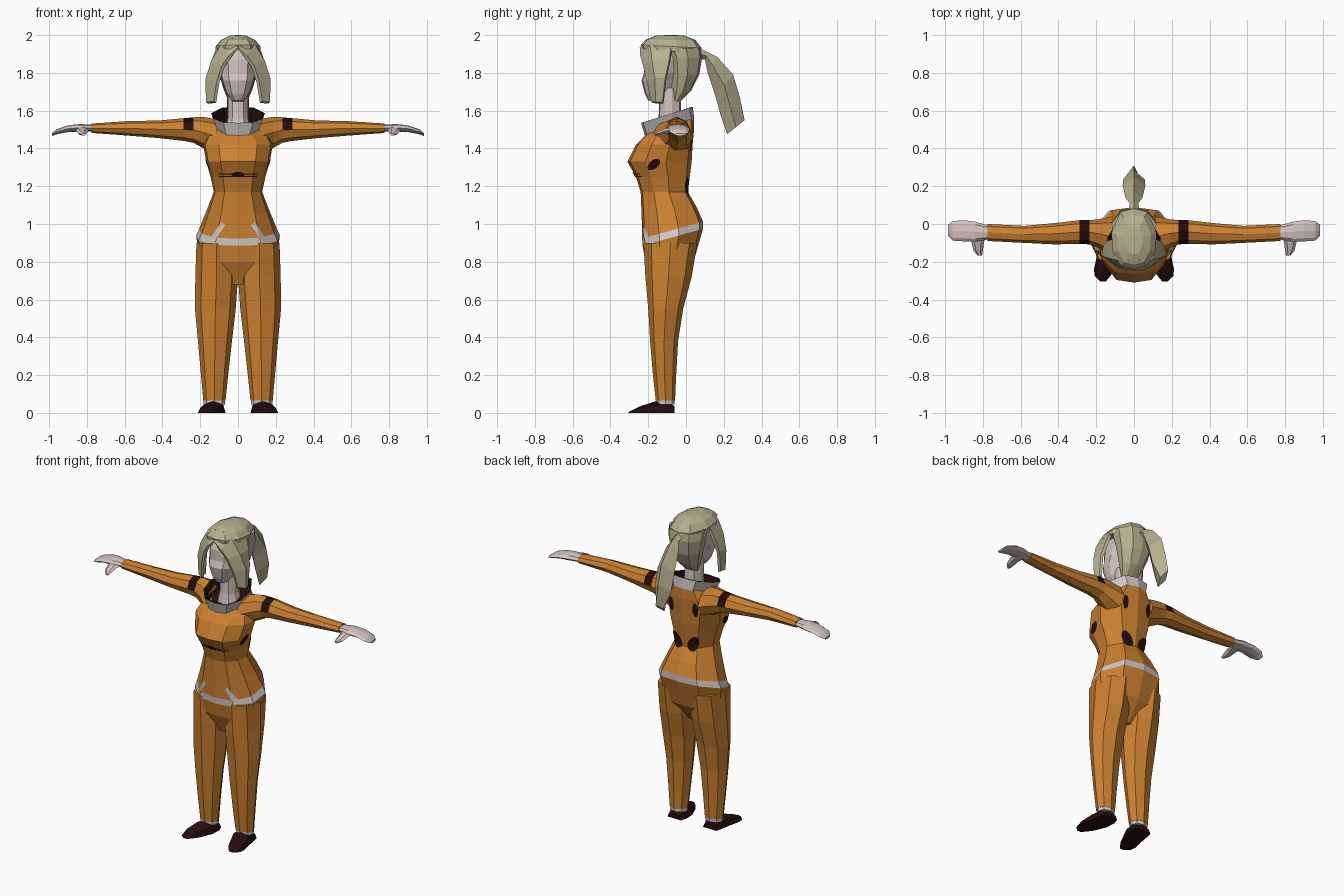
import bpy, bmesh, math
from mathutils import Vector
from mathutils.bvhtree import BVHTree

if "Cube" in bpy.data.objects:
    bpy.data.objects.remove(bpy.data.objects["Cube"])


def material(name, rgb):
    m = bpy.data.materials.new(name)
    m.diffuse_color = (*rgb, 1)
    m.use_nodes = True
    m.node_tree.nodes["Principled BSDF"].inputs["Base Color"].default_value = m.diffuse_color
    return m


ORANGE = material("orange_cloth", (0.60, 0.22, 0.03))
DARK = material("dark_brown", (0.018, 0.004, 0.004))
WHITE = material("off_white", (0.62, 0.57, 0.56))
SKIN = material("pale_skin", (0.66, 0.55, 0.53))
HAIR = material("ash_blond", (0.47, 0.44, 0.28))


def make(name, verts, faces, mats, rule=None, mirror=False, closed=True):
    bm = bmesh.new()
    vs = [bm.verts.new(v) for v in verts]
    for f in faces:
        bm.faces.new([vs[i] for i in f])
    if closed:
        bmesh.ops.recalc_face_normals(bm, faces=bm.faces)
    bm.normal_update()
    if rule:
        for f in bm.faces:
            f.material_index = rule(f.calc_center_median(), f.normal)
    me = bpy.data.meshes.new(name)
    bm.to_mesh(me)
    bm.free()
    for m in mats:
        me.materials.append(m)
    ob = bpy.data.objects.new(name, me)
    bpy.context.collection.objects.link(ob)
    if mirror:
        ob.modifiers.new("mirror", 'MIRROR').use_mirror_merge = False
    return ob


def loft(name, rings, mats, rule=None, mirror=False, caps=True):
    n = len(rings[0])
    verts = [p for r in rings for p in r]
    faces = [(k * n + i, k * n + (i + 1) % n, (k + 1) * n + (i + 1) % n, (k + 1) * n + i)
             for k in range(len(rings) - 1) for i in range(n)]
    if caps:
        faces += [tuple(range(n)), tuple(range(len(verts) - n, len(verts)))]
    return make(name, verts, faces, mats, rule, mirror)


HALF = [(0, 0), (.55, .04), (.94, .28), (1, .6), (.6, .94), (0, 1)]
OUTLINE = HALF + [(-x, t) for x, t in HALF[-2:0:-1]]


def body_ring(z, w, yf, yb, tilt=0):
    """Horizontal ten-sided section, optionally tilted up towards the back."""
    pts = [(x * w, yf + t * (yb - yf)) for x, t in OUTLINE]
    return [Vector((x, y, z + tilt * (y - (yf + yb) / 2))) for x, y in pts]


def oval(a0, a1, b0, b1, n=8):
    """Points of an oval filling a box."""
    k = 1 / math.cos(math.pi / n) if n == 4 else 1
    return [((a0 + a1) / 2 + k * (a1 - a0) / 2 * math.cos(2 * math.pi * i / n),
             (b0 + b1) / 2 + k * (b1 - b0) / 2 * math.sin(2 * math.pi * i / n)) for i in range(n)]


def limb_x(x, z0, z1, y0, y1):
    return [Vector((x, y, z)) for y, z in oval(y0, y1, z0, z1)]


def limb_z(z, x0, x1, y0, y1):
    return [Vector((x, y, z)) for x, y in oval(x0, x1, y0, y1)]


# torso, with the tilted belt band between two rings
torso_rings = [body_ring(*r) for r in [
    (.68, .06, -.16, -.05), (.80, .20, -.215, .04), (.93, .222, -.23, .09, .28),
    (.968, .205, -.232, .09, .28), (1.07, .165, -.235, .055, .15), (1.17, .128, -.24, .01),
    (1.25, .145, -.265, .02), (1.33, .168, -.31, .03), (1.42, .185, -.265, .035),
    (1.47, .165, -.235, .042, .15), (1.518, .115, -.21, .042, .33)]]


def belt_rule(c, n):
    return 1 if abs(c.z - .949 - .28 * (c.y + .07)) < .012 and .86 < c.z < 1.02 else 0


torso = loft("torso", torso_rings, [ORANGE, WHITE], belt_rule)

# sleeves with a dark shoulder band
loft("sleeve", [limb_x(*r) for r in [
    (.11, 1.37, 1.555, -.18, .04), (.19, 1.405, 1.568, -.125, .025), (.235, 1.43, 1.565, -.108, .02),
    (.288, 1.44, 1.56, -.105, .02), (.42, 1.455, 1.548, -.108, .005), (.58, 1.468, 1.545, -.10, -.01),
    (.775, 1.482, 1.532, -.09, 0)]], [ORANGE, DARK],
    lambda c, n: int(.235 < c.x < .288 and n.z > .2), mirror=True)

# hands and thumbs
loft("hand", [limb_x(*r) for r in [
    (.765, 1.49, 1.525, -.08, -.01), (.84, 1.488, 1.53, -.095, .012), (.90, 1.487, 1.522, -.092, .02),
    (.96, 1.475, 1.502, -.088, .015), (.986, 1.466, 1.48, -.06, -.005)]], [SKIN], mirror=True)
loft("thumb", [[Vector((x, y, z)) for x, z in oval(x0, x1, z0, z1, 6)] for y, x0, x1, z0, z1 in [
    (-.05, .78, .86, 1.488, 1.52), (-.10, .795, .86, 1.48, 1.51), (-.14, .80, .85, 1.47, 1.495),
    (-.168, .805, .828, 1.468, 1.48)]], [SKIN], mirror=True)

# trouser legs, cuffs and shoes
loft("trouser_leg", [limb_z(*r) for r in [
    (.90, .005, .22, -.225, .06), (.72, 0, .226, -.215, .03), (.55, .012, .228, -.20, -.015),
    (.38, .032, .212, -.19, -.042), (.20, .052, .196, -.175, -.052), (.065, .066, .184, -.16, -.058)]],
    [ORANGE], mirror=True)
loft("ankle_cuff", [limb_z(z, .068, .182, -.158, -.06) for z in (.045, .067)], [WHITE], mirror=True)
loft("shoe", [[Vector((x, y, z)) for x, z in
               [(x0, 0), (x1, 0), (x1 - .012, h * .7), ((x0 + x1) / 2, h), (x0 + .012, h * .7)]]
              for y, x0, x1, h in [(-.06, .078, .175, .035), (-.10, .066, .184, .06),
                                   (-.16, .068, .195, .062), (-.24, .10, .212, .036),
                                   (-.275, .125, .208, .02), (-.305, .15, .178, .005)]],
     [DARK], mirror=True)

# collar: pale outside, dark lining
low = body_ring(1.512, .112, -.218, .044, .33)
high = body_ring(1.578, .142, -.238, .036, .31)
mid = Vector((0, -.09, 0))


def shrink(ring):
    return [Vector((p.x * .92, -.09 + (p.y + .09) * .92, p.z - .002)) for p in ring]


loft("collar", [low, high, shrink(high), shrink(low)], [WHITE, DARK],
     lambda c, n: int(n.dot(Vector((c.x, c.y + .09, 0))) < 0), caps=False)
loft("collar_floor", [shrink(body_ring(z, .11, -.21, .04, .33)) for z in (1.51, 1.525)], [DARK])

# neck and head
loft("neck", [body_ring(*r) for r in [(1.48, .075, -.16, -.01), (1.56, .055, -.145, -.025),
                                      (1.72, .055, -.14, -.03)]], [SKIN])
loft("head", [body_ring(*r) for r in [
    (1.65, .03, -.20, -.13, -.1), (1.69, .06, -.218, -.08), (1.76, .085, -.236, -.05),
    (1.80, .092, -.222, -.02), (1.87, .095, -.222, .02), (1.95, .07, -.19, .02)]], [SKIN])

# hair crown and back
loft("hair_crown", [body_ring(*r) for r in [
    (1.915, .118, -.235, .075, -.08), (1.94, .12, -.238, .082, -.05), (1.975, .09, -.215, .05),
    (1.997, .045, -.16, -.01), (2.0, .01, -.10, -.05)]], [HAIR])
loft("hair_back", [body_ring(*r) for r in [
    (1.93, .118, -.12, .08), (1.88, .118, -.10, .085), (1.79, .10, -.085, .07),
    (1.71, .075, -.08, .03), (1.65, .05, -.07, -.03)]], [HAIR])

# side locks: each row runs front edge, middle, back edge
rows = [[(0, -.245, 1.935), (.03, -.19, 1.985), (.05, -.09, 1.985)],
        [(.045, -.243, 1.895), (.095, -.19, 1.945), (.115, -.08, 1.935)],
        [(.085, -.228, 1.84), (.142, -.18, 1.865), (.14, -.09, 1.865)],
        [(.112, -.21, 1.76), (.172, -.165, 1.77), (.162, -.11, 1.775)],
        [(.13, -.185, 1.65), (.17, -.16, 1.645), (.16, -.125, 1.645)]]
lock_rings = [[Vector(p) for p in r] + [Vector(p) + Vector((-.014 * min(1, r[0][0] * 20), .006, -.008))
                                        for p in reversed(r)] for r in rows]
loft("side_lock", lock_rings, [HAIR], mirror=True)

# ponytail: sections between an outer and an inner edge
tail = []
for (y0, z0), (y1, z1), w in [((.07, 1.93), (.07, 1.87), .03), ((.115, 1.91), (.10, 1.87), .022),
                              ((.165, 1.885), (.115, 1.80), .045), ((.25, 1.79), (.155, 1.68), .06),
                              ((.285, 1.67), (.185, 1.57), .058), ((.31, 1.55), (.218, 1.475), .022)]:
    ym, zm = (y0 + y1) / 2, (z0 + z1) / 2
    tail.append([Vector((0, y0, z0)), Vector((w, ym, zm)), Vector((0, y1, z1)), Vector((-w, ym, zm))])
loft("ponytail", tail, [HAIR])

# painted marks laid over the torso surface
tree = BVHTree.FromPolygons([v.co for v in torso.data.vertices],
                            [tuple(p.vertices) for p in torso.data.polygons])


def mark(name, mat, origin, direction, ru, rv, angle=0, square=False, mirror=True):
    """Project an oval or bar onto the torso; u is sideways, v is up."""
    d, o = Vector(direction).normalized(), Vector(origin)
    u = d.cross(Vector((0, 0, 1))).normalized()
    v = u.cross(d)
    nu, nv = 8, 4
    verts = []
    for j in range(nv + 1):
        for i in range(nu + 1):
            a, b = 2 * i / nu - 1, 2 * j / nv - 1
            if not square:  # square grid squeezed into a disc
                a, b = a * math.sqrt(1 - b * b / 2), b * math.sqrt(1 - a * a / 2)
            a, b = a * ru, b * rv
            p = o + u * (a * math.cos(angle) - b * math.sin(angle)) \
                + v * (a * math.sin(angle) + b * math.cos(angle))
            hit = tree.ray_cast(p, d)[0]
            verts.append((hit if hit else p + d * .3) - d * .005)
    w = nu + 1
    faces = [(j * w + i, j * w + i + 1, (j + 1) * w + i + 1, (j + 1) * w + i)
             for j in range(nv) for i in range(nu)]
    make(name, verts, faces, [mat], mirror=mirror, closed=False)


mark("pocket_trim", WHITE, (.103, -.5, .965), (0, 1, 0), .045, .013, math.radians(-55), True)
mark("rib_patch", DARK, (.5, -.17, 1.315), (-1, 0, 0), .04, .022, math.radians(40))
mark("waist_patch", DARK, (.35, .25, 1.20), (-.9, -.75, 0), .028, .05, math.radians(15))
mark("back_patch", DARK, (.085, .5, 1.43), (0, -1, 0), .018, .045)
for z in (1.252, 1.265):
    mark("chest_line", DARK, (0, -.5, z), (0, 1, 0), .10, .003, square=True, mirror=False)
mark("chest_badge", DARK, (0, -.5, 1.262), (0, 1, 0), .035, .013, mirror=False)
